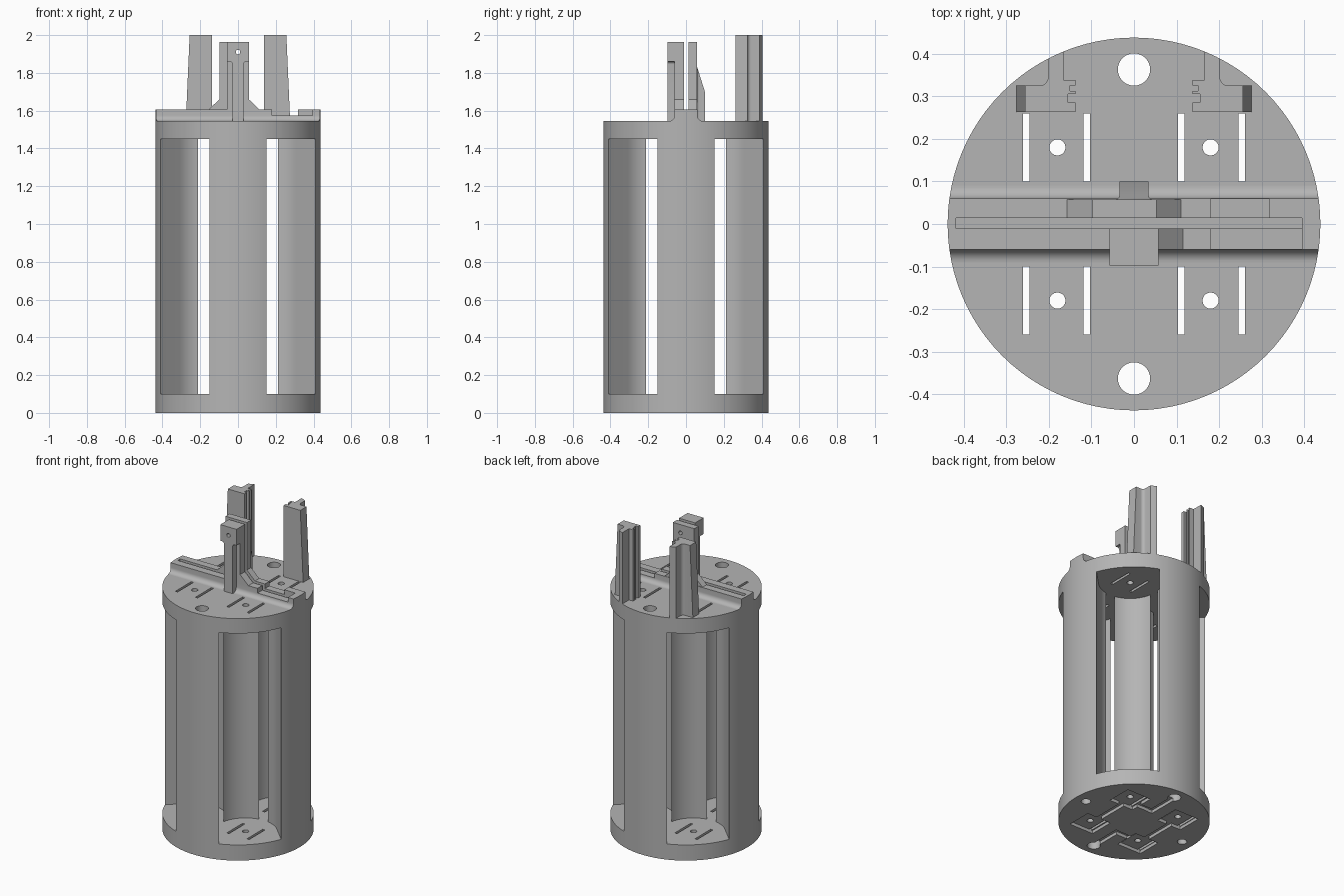
import bpy, bmesh, math
from math import sin, cos, pi, radians
from mathutils import Vector

if "Cube" in bpy.data.objects:
    bpy.data.objects.remove(bpy.data.objects["Cube"])

grey = bpy.data.materials.new("plain_grey")
grey.use_nodes = True
COLOUR = (0.46, 0.46, 0.46, 1)
grey.diffuse_color = COLOUR
grey.node_tree.nodes["Principled BSDF"].inputs["Base Color"].default_value = COLOUR

R, TOP, RIDGE = 0.438, 1.545, 1.605


def prism(name, pts, axis, lo, hi):
    """Extrude a closed profile along an axis: x takes (y,z), y takes (x,z), z takes (x,y)."""
    def place(p, t):
        a, b = p
        return {"x": (t, a, b), "y": (a, t, b), "z": (a, b, t)}[axis]
    bm = bmesh.new()
    low = [bm.verts.new(place(p, lo)) for p in pts]
    high = [bm.verts.new(place(p, hi)) for p in pts]
    n = len(pts)
    bm.faces.new(low)
    bm.faces.new(high)
    for i in range(n):
        j = (i + 1) % n
        bm.faces.new((low[i], low[j], high[j], high[i]))
    bmesh.ops.recalc_face_normals(bm, faces=bm.faces)
    me = bpy.data.meshes.new(name)
    bm.to_mesh(me)
    bm.free()
    me.materials.append(grey)
    ob = bpy.data.objects.new(name, me)
    bpy.context.collection.objects.link(ob)
    return ob


def box(name, x0, x1, y0, y1, z0, z1):
    return prism(name, [(x0, y0), (x1, y0), (x1, y1), (x0, y1)], "z", z0, z1)


def arc(cx, cy, r, a0, a1, n):
    return [(cx + r * cos(a0 + (a1 - a0) * i / n), cy + r * sin(a0 + (a1 - a0) * i / n))
            for i in range(n + 1)]


def rod(name, x, y, r, lo, hi, n=32, axis="z"):
    return prism(name, arc(x, y, r, 0, 2 * pi, n)[:-1], axis, lo, hi)


def combine(ob, others, op="DIFFERENCE"):
    """Apply boolean steps and discard the helper solids."""
    for other in others:
        mod = ob.modifiers.new("cut", "BOOLEAN")
        mod.operation, mod.solver, mod.object = op, "EXACT", other
        other.hide_render = True
        deps = bpy.context.evaluated_depsgraph_get()
        me = bpy.data.meshes.new_from_object(ob.evaluated_get(deps))
        ob.modifiers.clear()
        ob.data = me
        bpy.data.objects.remove(other)
    return ob


def smooth(ob):
    bpy.ops.object.select_all(action="DESELECT")
    ob.select_set(True)
    bpy.context.view_layer.objects.active = ob
    bpy.ops.object.shade_smooth_by_angle(angle=radians(30))


# Main body: cylinder with four open cell bays
body = rod("cell_holder_body", 0, 0, R, 0, TOP, 96)
cuts = []
C, BAY = 0.18, 0.183
for k in range(4):
    d = pi / 4 + k * pi / 2
    cx, cy = C * math.copysign(1, cos(d)), C * math.copysign(1, sin(d))
    pts = arc(cx, cy, BAY, d + pi / 2, d + 3 * pi / 2, 32)
    pts += [(x + 0.4 * cos(d), y + 0.4 * sin(d)) for x, y in (pts[-1], pts[0])]
    cuts.append(prism("bay", pts, "z", 0.1, 1.45))
    # Contact slots and screw hole of each bay
    cuts.append(rod("screw", cx, cy, 0.019, -0.1, 1.7, 20))
    sx, sy = math.copysign(1, cx), math.copysign(1, cy)
    for u in (0.111, 0.253):
        x, ys = sx * u, sorted((sy * 0.1, sy * 0.26))
        cuts.append(box("slot", x - 0.008, x + 0.008, *ys, -0.1, 1.7))
    # Shallow contact plate recess in the underside
    cuts.append(box("recess", cx - 0.085, cx + 0.085, cy - 0.08, cy + 0.08, -0.1, 0.02))
# Long rod channels through the walls
for s in (-1, 1):
    cuts.append(rod("rod_hole", 0, s * 0.363, 0.038, -0.1, 1.7))
    cuts.append(rod("side_rod_hole", s * 0.363, 0, 0.028, -0.1, 1.5))
    # Wire channels on the underside
    y = sorted((s * 0.14, s * 0.363))
    cuts.append(box("channel", -0.018, 0.018, *y, -0.1, 0.02))
    x = sorted((0, s * 0.12))
    cuts.append(box("channel", *x, s * 0.16 - 0.018, s * 0.16 + 0.018, -0.1, 0.02))
    cuts.append(box("channel", s * C - 0.018, s * C + 0.018, -0.12, 0.12, -0.1, 0.02))
combine(body, cuts)
smooth(body)

# Ridge across the top, filleted at its base
F = 0.03
right = arc(0.06 + F, TOP + F, F, -pi / 2, -pi, 8)
profile = right + [(0.06, RIDGE), (-0.06, RIDGE)] + [(-y, z) for y, z in reversed(right)]
ridge = prism("top_ridge", profile, "x", -0.5, 0.5)
combine(ridge, [rod("trim", 0, 0, R, 1, 2, 96)], "INTERSECT")
combine(ridge, [
    box("board_groove", -0.418, 0.395, -0.011, 0.014, 1.56, 1.7),
    box("front_recess", 0.18, 0.395, -0.062, -0.005, 1.575, 1.7),
    box("back_recess", 0.18, 0.318, 0.005, 0.062, 1.575, 1.7)])
smooth(ridge)

# Front clamp post: plate with foot, head and narrow stem
front = prism("front_clamp_plate",
              [(-0.057, RIDGE), (0.115, RIDGE), (0.057, 1.66), (0.057, 1.963), (-0.057, 1.963)],
              "y", -0.06, -0.011)
head = box("head", -0.057, 0.057, -0.097, -0.05, 1.86, 1.963)
half = [(0.03, TOP), (0.03, 1.845)] + arc(0.045, 1.845, 0.015, pi, pi / 2, 6)[1:]
stem = prism("stem", half + [(0.045, 1.87), (-0.045, 1.87)] +
             [(-x, z) for x, z in reversed(half)], "y", -0.097, -0.05)
combine(front, [head, stem], "UNION")
combine(front, [rod("pin_hole", 0, 1.91, 0.012, -0.2, 0, 20, "y")])
smooth(front)

# Back clamp post with sloped feet and a rear rib
back = prism("back_clamp_plate",
             [(-0.157, RIDGE), (0.11, RIDGE), (0.053, 1.66), (0.053, 1.963),
              (-0.098, 1.963), (-0.098, 1.66)], "y", 0.014, 0.057)
combine(back, [rod("pin_hole", 0, 1.91, 0.012, -0.1, 0.2, 20, "y")])
smooth(back)
half = arc(0.046, 0.069, 0.012, -pi / 2, -pi, 6) + [(0.034, 0.1)]
rib = prism("back_clamp_rib", half + [(-x, y) for x, y in reversed(half)], "z", TOP, 1.9)
combine(rib, [prism("slope", [(0.05, 1.86), (0.1, 1.7), (0.2, 1.7), (0.2, 2), (0.05, 2)],
                    "x", -0.2, 0.2)])
smooth(rib)

# Pair of tall grooved guide posts at the back
for s, side in ((1, "left"), (-1, "right")):
    pts = [(0.28, 0.263), (0.28, 0.325), (0.222, 0.325)]
    pts += arc(0.222, 0.345, 0.02, -pi / 2, -pi, 6)[1:]
    pts += [(0.202, 0.45), (0.166, 0.45), (0.166, 0.338), (0.137, 0.338), (0.137, 0.326),
            (0.15, 0.326), (0.15, 0.312), (0.138, 0.312), (0.138, 0.306), (0.155, 0.306),
            (0.155, 0.285), (0.138, 0.285), (0.138, 0.263)]
    post = prism(side + "_guide_post", [(s * x, y) for x, y in pts], "z", TOP, 2.0)
    combine(post, [rod("trim", 0, 0, R, 1, 3, 96)], "INTERSECT")
    taper = [(0.278, 1.5), (0.256, 2.0), (0.254, 2.1), (0.4, 2.1), (0.4, 1.5)]
    combine(post, [prism("taper", [(s * x, z) for x, z in taper], "y", 0.1, 0.6)])
    smooth(post)
